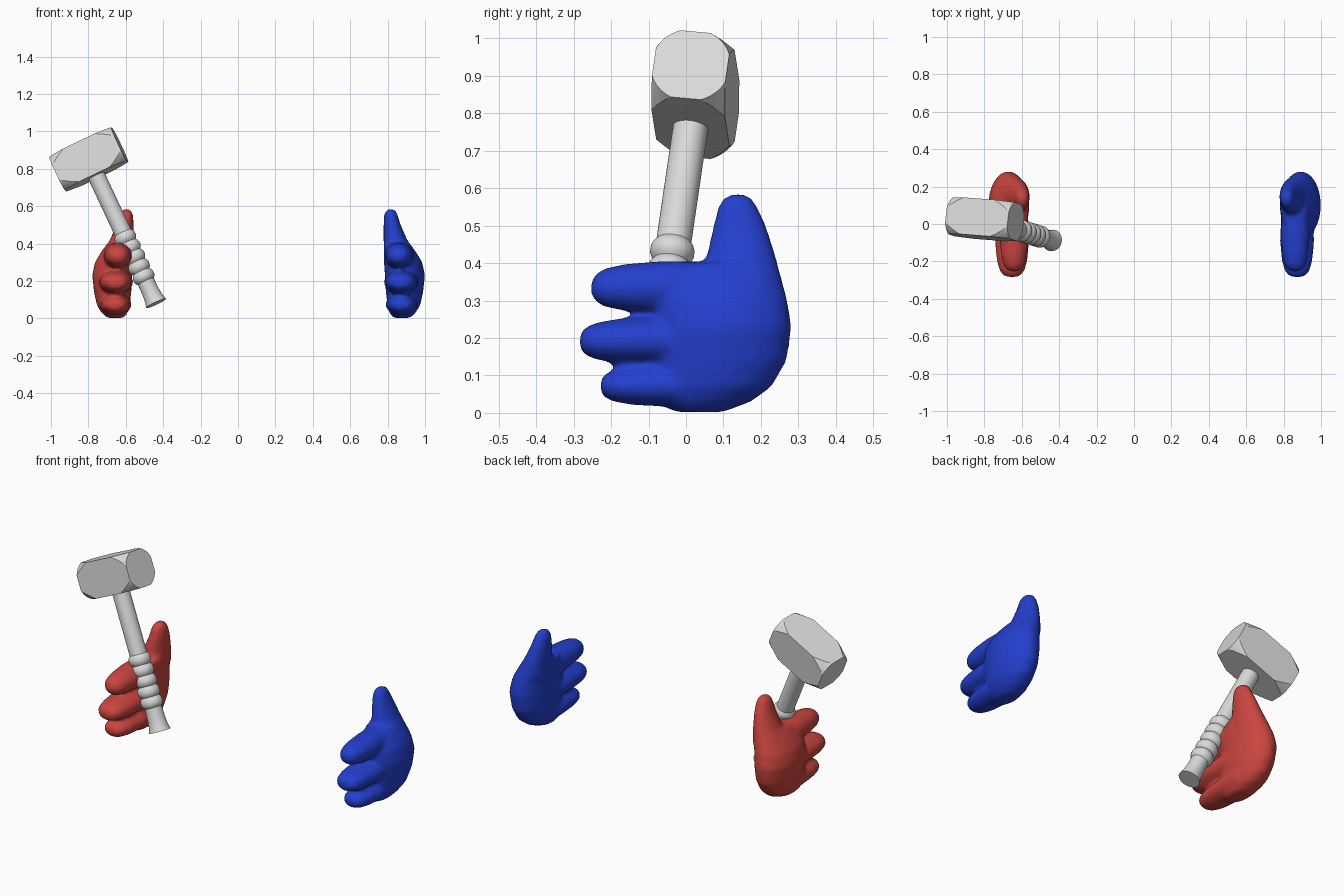
import bpy, bmesh, math
from mathutils import Vector, Matrix

if "Cube" in bpy.data.objects:
    bpy.data.objects.remove(bpy.data.objects["Cube"])


def material(name, rgb):
    m = bpy.data.materials.new(name)
    m.diffuse_color = (*rgb, 1)
    m.use_nodes = True
    m.node_tree.nodes["Principled BSDF"].inputs["Base Color"].default_value = m.diffuse_color
    return m


RED = material("red", (0.60, 0.06, 0.05))
BLUE = material("blue", (0.017, 0.05, 0.62))
STEEL = material("light grey", (0.70, 0.70, 0.70))


def make_object(name, bm, mat):
    bmesh.ops.recalc_face_normals(bm, faces=bm.faces)
    me = bpy.data.meshes.new(name)
    bm.to_mesh(me)
    bm.free()
    ob = bpy.data.objects.new(name, me)
    bpy.context.collection.objects.link(ob)
    me.materials.append(mat)
    return ob


def loft(bm, rings, n=24):
    """Skin a list of (centre, half axis u, half axis v) ellipses and cap the ends."""
    loops = []
    for c, u, v in rings:
        c, u, v = Vector(c), Vector(u), Vector(v)
        loops.append([bm.verts.new(c + u * math.cos(a) + v * math.sin(a))
                      for a in (2 * math.pi * i / n for i in range(n))])
    for a, b in zip(loops, loops[1:]):
        for i in range(n):
            bm.faces.new((a[i], a[(i + 1) % n], b[(i + 1) % n], b[i]))
    bm.faces.new(loops[0][::-1])
    bm.faces.new(loops[-1])


# Upright sections: z, x min, x max, y min, y max
PALM = [(0.002, .83, .92, -.03, .10), (0.03, .81, .95, -.08, .175), (0.07, .80, .975, -.08, .23),
        (0.14, .79, .99, -.08, .27), (0.23, .785, 1.0, -.08, .283), (0.30, .78, .985, -.08, .272),
        (0.35, .78, .955, -.06, .259), (0.40, .78, .92, -.02, .245)]
THUMB = [(0.33, .78, .96, .02, .262), (0.42, .778, .905, .055, .24), (0.50, .778, .87, .072, .215),
         (0.55, .78, .855, .085, .192), (0.575, .79, .845, .10, .175), (0.583, .80, .835, .12, .16)]
# Fingers: tip y, centre z at root and tip, half height, half width, centre x
FINGERS = [(-.253, .338, .334, .070, .078, .862),
           (-.284, .196, .191, .064, .092, .872),
           (-.229, .075, .072, .058, .086, .875)]


def hand(name, mat, mirrored):
    bm = bmesh.new()
    for sections in (PALM, THUMB):
        loft(bm, [(((x0 + x1) / 2, (y0 + y1) / 2, z), ((x1 - x0) / 2, 0, 0), (0, (y1 - y0) / 2, 0))
                  for z, x0, x1, y0, y1 in sections])
    for tip, z0, z1, hz, hx, cx in FINGERS:
        # distance behind the tip, scale of the section
        steps = [(0, .25), (.008, .50), (.035, .74), (.09, .90), (.19, 1.0), (.34, .95)]
        rings = []
        for d, s in steps:
            t = d / .34
            rings.append(((cx, tip + d, z1 + (z0 - z1) * t), (hx * s, 0, 0), (0, 0, hz * s)))
        loft(bm, rings)
    if mirrored:
        for v in bm.verts:
            v.co.x = 0.22 - v.co.x
    ob = make_object(name, bm, mat)
    # blend the masses into one soft skin
    rm = ob.modifiers.new("blend", 'REMESH')
    rm.mode = 'VOXEL'
    rm.voxel_size = 0.011
    rm.use_smooth_shade = True
    sm = ob.modifiers.new("soften", 'SMOOTH')
    sm.factor = 0.5
    sm.iterations = 9
    return ob


hand("blue_hand", BLUE, False)
hand("red_hand", RED, True)

# Hammer frame: handle direction, head length direction, head width direction
base = Vector((-.438, -.088, .08))
head = Vector((-.798, .025, .85))
up = (head - base).normalized()
along = Vector((.905, -.07, .42))
along = (along - up * along.dot(up)).normalized()
wide = up.cross(along)


def frame(origin, x, y, z):
    m = Matrix((x, y, z)).transposed().to_4x4()
    m.translation = origin
    return m


def smooth_by_angle(ob, deg):
    bpy.ops.object.select_all(action='DESELECT')
    ob.select_set(True)
    bpy.context.view_layer.objects.active = ob
    bpy.ops.object.shade_smooth_by_angle(angle=math.radians(deg))


# Handle: flared butt, five rounded grip rings, plain shaft
profile = [(0, .058), (.03, .051), (.07, .047), (.13, .046)]
for k in range(5):
    t0 = .13 + k * .058
    profile += [(t0 + .058 * f, .047 + r) for f, r in ((.15, .007), (.35, .012), (.65, .012), (.85, .007), (1, 0))]
profile += [(.80, .047)]
bm = bmesh.new()
loft(bm, [((0, 0, t), (r, 0, 0), (0, r, 0)) for t, r in profile], 32)
bm.transform(frame(base, along, wide, up))
smooth_by_angle(make_object("hammer_handle", bm, STEEL), 30)

# Hammer head: square bar whose corners are turned down to a cone at both ends
L, H, CH = .184, .099, .10
bm = bmesh.new()
bmesh.ops.create_cube(bm, size=1, matrix=Matrix.Diagonal((2 * L, 2 * H, 2 * H, 1)))
head_ob = make_object("hammer_head", bm, STEEL)
bm = bmesh.new()
slope = .036 / CH
loft(bm, [((x, 0, 0), (0, r, 0), (0, 0, r)) for x, r in
          ((-L - .02, .107 - slope * .02), (-L + CH, .143), (L - CH, .143), (L + .02, .107 - slope * .02))], 64)
cutter = make_object("head_cutter", bm, STEEL)
cutter.hide_render = True
mod = head_ob.modifiers.new("turned corners", 'BOOLEAN')
mod.operation = 'INTERSECT'
mod.solver = 'EXACT'
mod.object = cutter
bpy.ops.object.select_all(action='DESELECT')
head_ob.select_set(True)
bpy.context.view_layer.objects.active = head_ob
bpy.ops.object.modifier_apply(modifier=mod.name)
bpy.data.objects.remove(cutter)
head_ob.data.transform(frame(head, along, wide, up))
smooth_by_angle(head_ob, 12)
